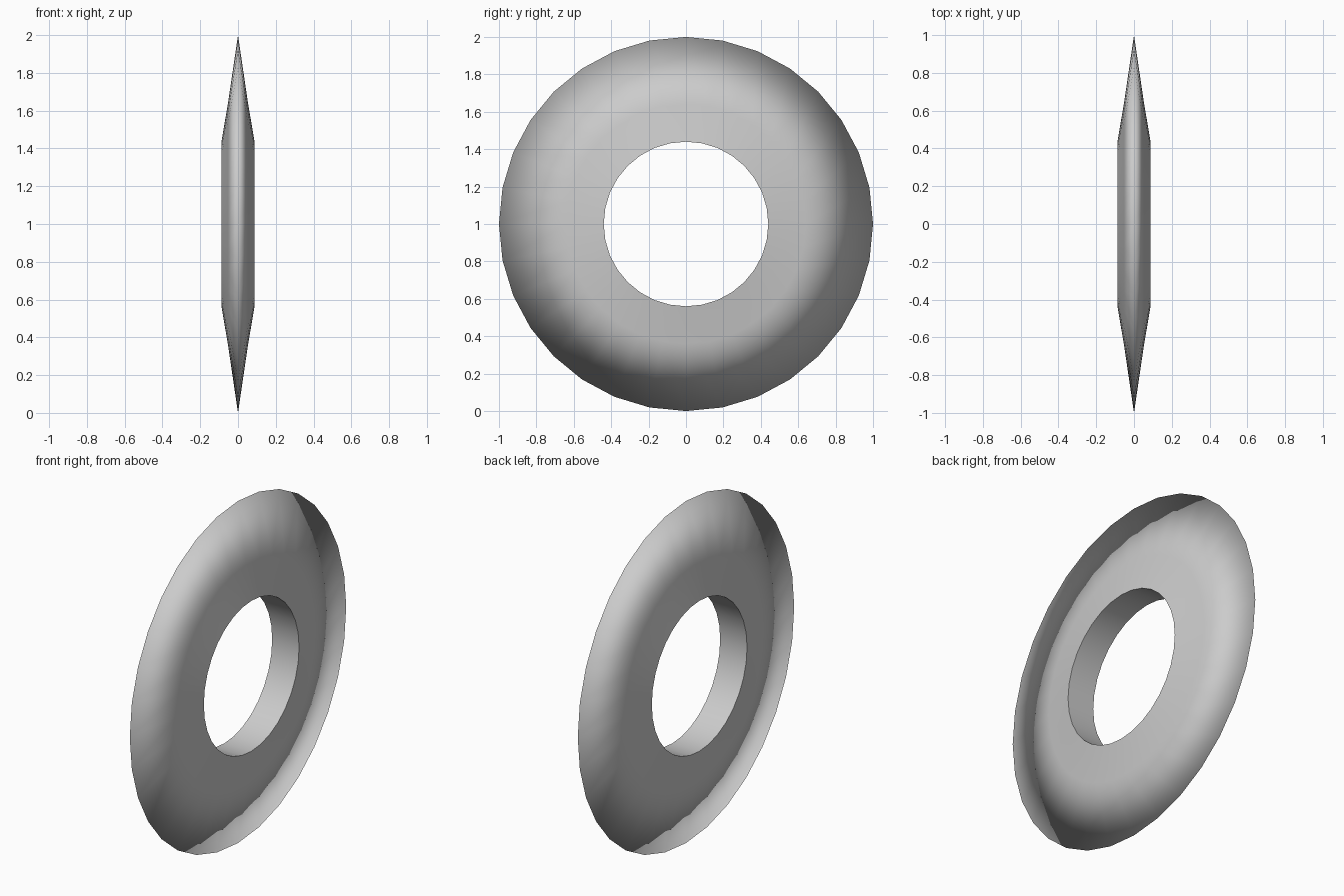
import bpy, bmesh, math

if "Cube" in bpy.data.objects:
    bpy.data.objects.remove(bpy.data.objects["Cube"])

SIDES = 32
# Closed cross-section (x, radius): hole wall, shoulder, thin rim, shoulder
PROFILE = [(-0.087, 0.44), (0.087, 0.44), (0.053, 0.64), (0.0, 1.0), (-0.053, 0.64)]

# Ring disc: revolve the cross-section around the x axis
bm = bmesh.new()
rings = []
for i in range(SIDES):
    a = 2 * math.pi * i / SIDES
    rings.append([bm.verts.new((x, r * math.cos(a), 1 + r * math.sin(a))) for x, r in PROFILE])
n = len(PROFILE)
for i in range(SIDES):
    p, q = rings[i], rings[(i + 1) % SIDES]
    for j in range(n):
        k = (j + 1) % n
        bm.faces.new((p[j], p[k], q[k], q[j]))
    # Crisp edges around the hole
    for j in (0, 1):
        bm.edges.get((p[j], q[j])).smooth = False
bmesh.ops.recalc_face_normals(bm, faces=bm.faces)
for f in bm.faces:
    f.smooth = True

mesh = bpy.data.meshes.new("ring_disc")
bm.to_mesh(mesh)
bm.free()
disc = bpy.data.objects.new("ring_disc", mesh)
bpy.context.collection.objects.link(disc)
